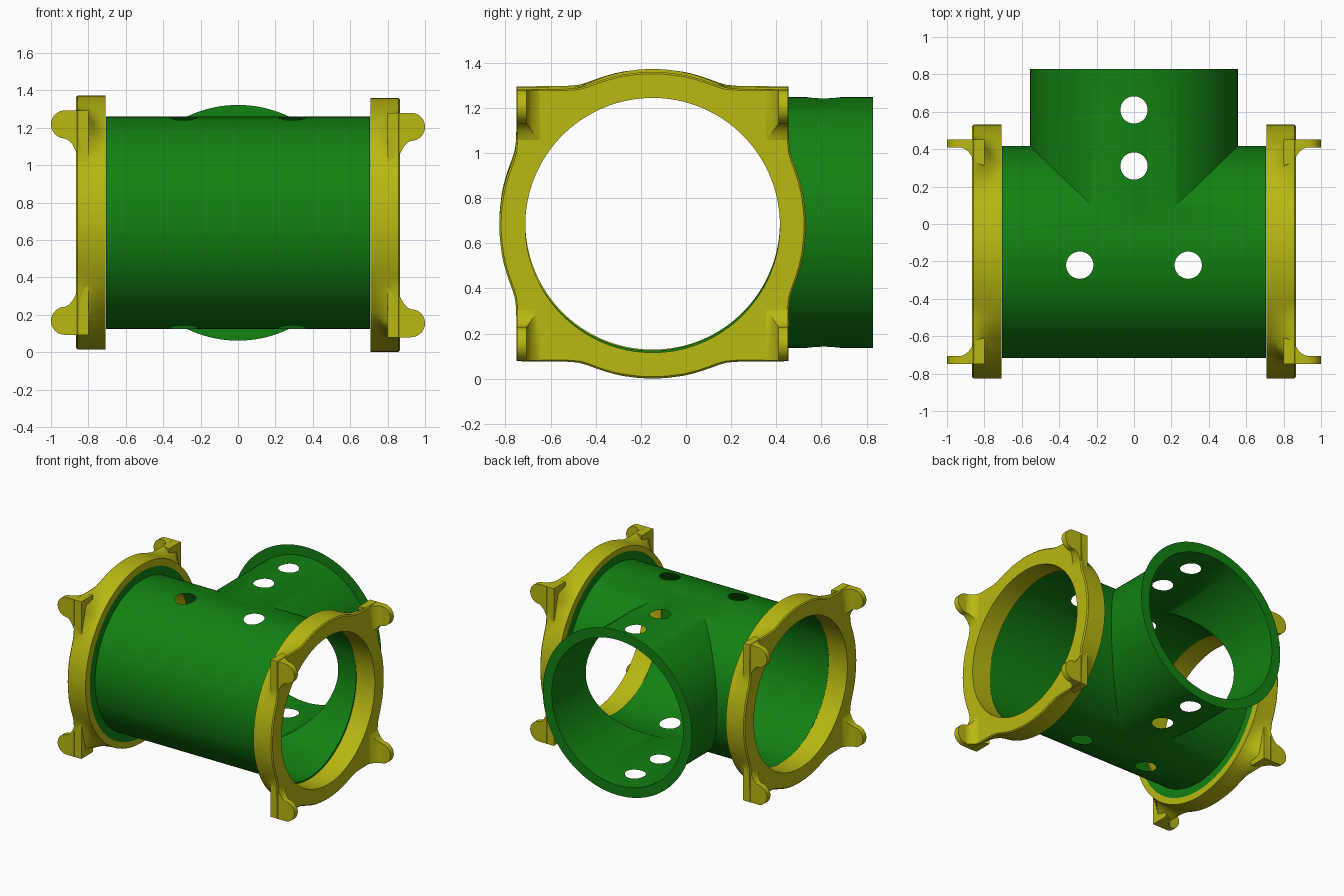
import bpy, bmesh, math
from mathutils import Matrix, Vector

if "Cube" in bpy.data.objects:
    bpy.data.objects.remove(bpy.data.objects["Cube"])

CY, CZ = -0.15, 0.692            # main tube axis
R_MAIN, R_BRANCH, R_FLANGE = 0.567, 0.555, 0.63
X_END, Y_END = 0.705, 0.828
HOLE_R = 0.073
HOLES = [(-0.29, -0.22), (0.29, -0.22), (0, 0.31), (0, 0.61)]


def material(name, rgb):
    m = bpy.data.materials.new(name)
    m.diffuse_color = (*rgb, 1)
    m.use_nodes = True
    m.node_tree.nodes["Principled BSDF"].inputs["Base Color"].default_value = m.diffuse_color
    return m


green = material("green", (0.006, 0.22, 0.006))
yellow = material("yellow", (0.48, 0.48, 0.006))


def make_object(name, bm, mat=None):
    me = bpy.data.meshes.new(name)
    bm.to_mesh(me)
    bm.free()
    ob = bpy.data.objects.new(name, me)
    bpy.context.collection.objects.link(ob)
    if mat:
        me.materials.append(mat)
    return ob


def activate(ob):
    bpy.ops.object.select_all(action='DESELECT')
    ob.select_set(True)
    bpy.context.view_layer.objects.active = ob


def smooth(ob, angle=35):
    activate(ob)
    bpy.ops.object.shade_smooth_by_angle(angle=math.radians(angle))


def cylinder(name, radius, a, b, sides=128, mat=None):
    a, b = Vector(a), Vector(b)
    rot = Vector((0, 0, 1)).rotation_difference(b - a).to_matrix().to_4x4()
    bm = bmesh.new()
    bmesh.ops.create_cone(bm, cap_ends=True, segments=sides, radius1=radius,
                          radius2=radius, depth=(b - a).length,
                          matrix=Matrix.Translation((a + b) / 2) @ rot)
    return make_object(name, bm, mat)


def boolean(ob, other, op):
    m = ob.modifiers.new("cut", 'BOOLEAN')
    m.object, m.operation, m.solver = other, op, 'EXACT'
    activate(ob)
    bpy.ops.object.modifier_apply(modifier=m.name)
    bpy.data.objects.remove(other)


def loft(bm, sections, closed=False):
    loops = [[bm.verts.new(p) for p in s] for s in sections]
    n = len(loops[0])
    pairs = list(zip(loops, loops[1:])) + ([(loops[-1], loops[0])] if closed else [])
    for a, b in pairs:
        for i in range(n):
            j = (i + 1) % n
            bm.faces.new((a[i], a[j], b[j], b[i]))
    return loops


# Tee tube: joined cylinders with drilled holes, reduced to a thin open skin
tube = cylinder("tee_tube", R_MAIN, (-X_END, CY, CZ), (X_END, CY, CZ), mat=green)
boolean(tube, cylinder("branch", R_BRANCH, (0, CY, CZ), (0, Y_END, CZ), mat=green), 'UNION')
for hx, hy in HOLES:
    boolean(tube, cylinder("drill", HOLE_R, (hx, hy, -1), (hx, hy, 3), 40, green), 'DIFFERENCE')
bm = bmesh.new()
bm.from_mesh(tube.data)


def is_inner(f):
    c = f.calc_center_median()
    if abs(f.normal.x) > 0.99 and abs(abs(c.x) - X_END) < 1e-3:
        return True
    if f.normal.y > 0.99 and abs(c.y - Y_END) < 1e-3:
        return True
    return abs(f.normal.z) < 0.1 and any(
        all(math.hypot(v.co.x - hx, v.co.y - hy) < HOLE_R + 1e-3 for v in f.verts)
        for hx, hy in HOLES)


bmesh.ops.delete(bm, geom=[f for f in bm.faces if is_inner(f)], context='FACES')
bm.to_mesh(tube.data)
bm.free()
smooth(tube)

# Thin flat flanges on the three tube ends
circle = [(math.cos(2 * math.pi * i / 128), math.sin(2 * math.pi * i / 128)) for i in range(128)]
for name, inner, place in [
        ("left_flange", R_MAIN, lambda u, v: (-X_END, CY + u, CZ + v)),
        ("right_flange", R_MAIN, lambda u, v: (X_END, CY + u, CZ + v)),
        ("branch_flange", R_BRANCH, lambda u, v: (u, Y_END, CZ + v))]:
    bm = bmesh.new()
    loft(bm, [[place(r * u, r * v) for u, v in circle] for r in (inner, R_FLANGE)])
    make_object(name, bm, green)


# Ring outline: a circle blended into a square towards the outer face
def outline(u, v, f):
    sq = 0.602 / max(abs(u), abs(v))
    c = 0.679
    d = sq - c
    peak = c + 0.5 * (d + math.sqrt(d * d + 0.0004)) if sq > 0.61 else c
    return c + (peak - c) * f


def tab_sections():
    o = 0.6
    base = [(0.80, 0.14, 0.26), (0.855, 0.125, 0.25), (0.868, 0.09, 0.215),
            (0.885, 0.065, 0.182), (0.905, 0.05, 0.16), (0.925, 0.042, 0.15)]
    rows = [(x, t, o, o - h) for x, t, h in base]
    for k in range(1, 10):
        a = math.radians(88) * k / 9
        rows.append((0.925 + 0.075 * math.sin(a), 0.042,
                     0.525 + 0.075 * math.cos(a), 0.525 - 0.075 * math.cos(a)))
    return rows


for name, side, cz in (("left_ring", -1, 0.693), ("right_ring", 1, 0.68)):
    cy = -0.148
    bm = bmesh.new()
    # inner wall, back face, flared rim and front face
    stations = [(0.709, 0.0), (0.74, 0.08), (0.775, 0.3), (0.81, 0.62), (0.84, 0.9), (0.857, 1.0)]
    secs = [[(side * x, cy + 0.564 * u, cz + 0.564 * v) for u, v in circle] for x in (0.865, 0.709)]
    secs += [[(side * x, cy + outline(u, v, f) * u, cz + outline(u, v, f) * v)
              for u, v in circle] for x, f in stations]
    secs.append([(side * 0.865, cy + (outline(u, v, 1) - 0.008) * u,
                  cz + (outline(u, v, 1) - 0.008) * v) for u, v in circle])
    loft(bm, secs, closed=True)
    # four rounded corner tabs
    for sy in (-1, 1):
        for sz in (-1, 1):
            loops = loft(bm, [[(side * x, cy + sy * y, cz + sz * z) for y, z in
                               ((0.6, hi), (0.6 - t, hi), (0.6 - t, lo), (0.6, lo))]
                              for x, t, hi, lo in tab_sections()])
            bm.faces.new(loops[0])
            bm.faces.new(loops[-1])
    bmesh.ops.recalc_face_normals(bm, faces=bm.faces)
    smooth(make_object(name, bm, yellow), 40)
